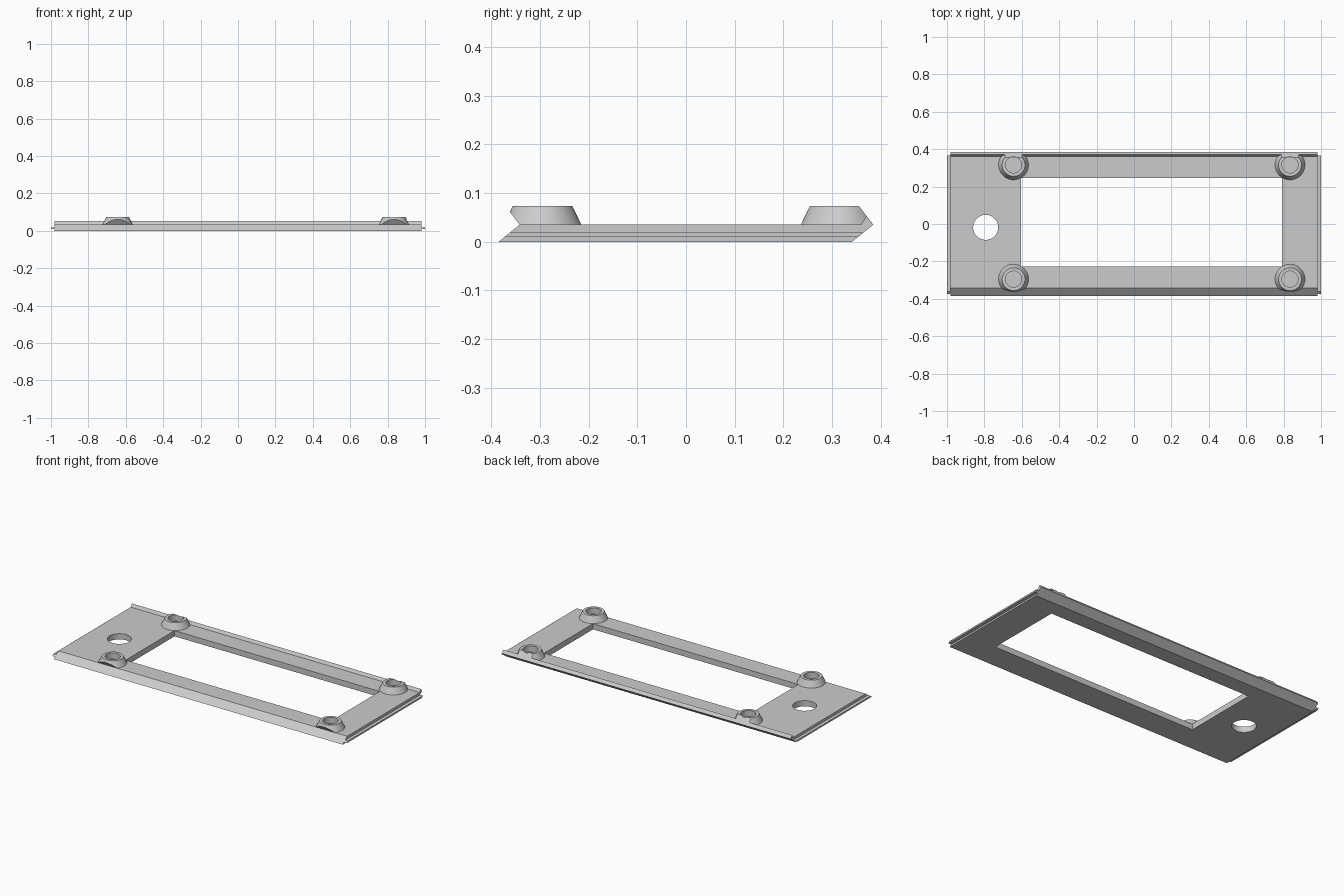
import bpy, bmesh, math
from mathutils import Vector

if "Cube" in bpy.data.objects:
    bpy.data.objects.remove(bpy.data.objects["Cube"])

grey = bpy.data.materials.new("warm grey")
grey.diffuse_color = (0.6, 0.6, 0.6, 1)
grey.use_nodes = True
grey.node_tree.nodes["Principled BSDF"].inputs["Base Color"].default_value = grey.diffuse_color


def finish(name, bm):
    bmesh.ops.recalc_face_normals(bm, faces=bm.faces[:])
    mesh = bpy.data.meshes.new(name)
    bm.to_mesh(mesh)
    bm.free()
    mesh.materials.append(grey)
    obj = bpy.data.objects.new(name, mesh)
    bpy.context.collection.objects.link(obj)
    return obj


def extrude_x(name, profile, x0, x1):
    """Solid with a (y, z) profile running along x."""
    bm = bmesh.new()
    face = bm.faces.new([bm.verts.new((x0, y, z)) for y, z in profile])
    ext = bmesh.ops.extrude_face_region(bm, geom=[face])
    verts = [g for g in ext["geom"] if isinstance(g, bmesh.types.BMVert)]
    bmesh.ops.translate(bm, vec=(x1 - x0, 0, 0), verts=verts)
    return finish(name, bm)


def cut(obj, cutter):
    cutter.hide_render = True
    mod = obj.modifiers.new("cut", 'BOOLEAN')
    mod.operation = 'DIFFERENCE'
    mod.solver = 'EXACT'
    mod.object = cutter
    bpy.context.view_layer.objects.active = obj
    bpy.ops.object.modifier_apply(modifier=mod.name)
    bpy.data.objects.remove(cutter)


def smooth(obj):
    bpy.ops.object.select_all(action='DESELECT')
    obj.select_set(True)
    bpy.context.view_layer.objects.active = obj
    bpy.ops.object.shade_smooth_by_angle(angle=math.radians(25))


# Slanted frame plate with a raised interlocking lip along the back
plate = extrude_x("frame_plate", [(-0.385, 0), (0.341, 0), (0.385, 0.035), (0.371, 0.053),
                                  (0.36, 0.035), (-0.342, 0.035)], -0.98, 0.98)

# Rectangular window
cut(plate, extrude_x("window_cutter", [(-0.227, -0.1), (0.246, -0.1), (0.246, 0.1),
                                       (-0.227, 0.1)], -0.603, 0.79))

# Round hole in the wide end
bm = bmesh.new()
bmesh.ops.create_cone(bm, cap_ends=True, segments=48, radius1=0.067, radius2=0.067, depth=0.3)
bmesh.ops.translate(bm, vec=(-0.793, -0.018, 0), verts=bm.verts[:])
cut(plate, finish("hole_cutter", bm))
smooth(plate)

# Thin tongues on both ends, following the slanted edges
tongue = [(-0.373, 0.01), (0.353, 0.01), (0.365, 0.019), (-0.362, 0.019)]
extrude_x("left_tongue", tongue, -1.0, -0.98)
extrude_x("right_tongue", tongue, 0.98, 1.0)


def boss(name, x, y, plane_y, keep):
    """Tapered boss with a round recess, trimmed along the slanted joint."""
    n = 48
    bm = bmesh.new()
    rings = []
    for r, z in [(0.08, 0.035), (0.061, 0.074), (0.043, 0.074), (0.043, 0.037)]:
        rings.append([bm.verts.new((x + r * math.cos(2 * math.pi * i / n),
                                    y + r * math.sin(2 * math.pi * i / n), z))
                      for i in range(n)])
    for a, b in zip(rings, rings[1:]):
        for i in range(n):
            j = (i + 1) % n
            bm.faces.new((a[i], a[j], b[j], b[i]))
    bm.faces.new(rings[0][::-1])
    bm.faces.new(rings[-1])
    normal = Vector((0, 0.03, 0.023)).normalized()
    res = bmesh.ops.bisect_plane(bm, geom=bm.verts[:] + bm.edges[:] + bm.faces[:],
                                 plane_co=(0, plane_y, 0.035), plane_no=normal,
                                 clear_outer=keep < 0, clear_inner=keep > 0)
    edges = [e for e in bm.edges if e.is_boundary]
    bmesh.ops.holes_fill(bm, edges=edges, sides=0)
    smooth(finish(name, bm))


for side, x in (("left", -0.644), ("right", 0.834)):
    boss("front_" + side + "_boss", x, -0.295, -0.342, 1)
    boss("back_" + side + "_boss", x, 0.316, 0.385, -1)
